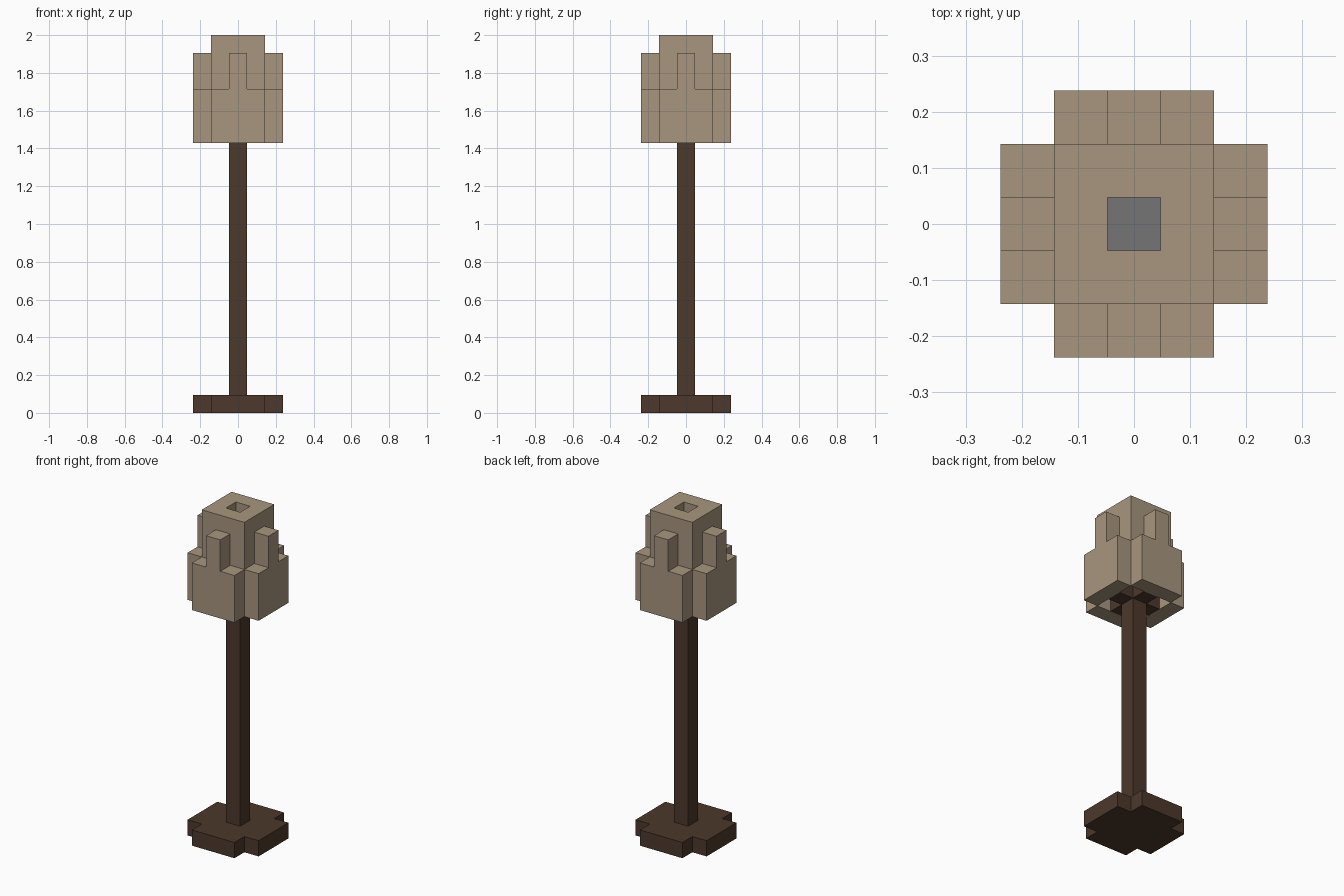
import bpy
import bmesh
import math
from mathutils import Matrix

if "Cube" in bpy.data.objects:
    bpy.data.objects.remove(bpy.data.objects["Cube"], do_unlink=True)

U = 2 / 21  # one block; all sizes below are in blocks


def material(name, rgb):
    linear = [((c / 255 + 0.055) / 1.055) ** 2.4 for c in rgb]
    mat = bpy.data.materials.new(name)
    mat.use_nodes = True
    mat.diffuse_color = (*linear, 1)
    bsdf = next(n for n in mat.node_tree.nodes if n.type == 'BSDF_PRINCIPLED')
    bsdf.inputs["Base Color"].default_value = (*linear, 1)
    return mat


def finish(bm, name, mat):
    bmesh.ops.recalc_face_normals(bm, faces=bm.faces)
    bmesh.ops.scale(bm, vec=(U, U, U), verts=bm.verts)
    mesh = bpy.data.meshes.new(name)
    bm.to_mesh(mesh)
    bm.free()
    mesh.materials.append(mat)
    obj = bpy.data.objects.new(name, mesh)
    bpy.context.collection.objects.link(obj)
    return obj


def prism(name, outline, z0, z1, mat, turn=None):
    """Extrude a flat outline from z0 to z1, then optionally turn it."""
    bm = bmesh.new()
    face = bm.faces.new([bm.verts.new((x, y, z0)) for x, y in outline])
    new = bmesh.ops.extrude_face_region(bm, geom=[face])["geom"]
    top = [v for v in new if isinstance(v, bmesh.types.BMVert)]
    bmesh.ops.translate(bm, vec=(0, 0, z1 - z0), verts=top)
    if turn:
        bmesh.ops.transform(bm, matrix=turn, verts=bm.verts)
    return finish(bm, name, mat)


def square(h):
    return [(-h, -h), (h, -h), (h, h), (-h, h)]


def cross(a, b):
    """Plus shape: arms reach a, with half width b."""
    quarter = [(a, -b), (a, b), (b, b)]
    points = []
    for _ in range(4):
        points += quarter
        quarter = [(-y, x) for x, y in quarter]
    return points


wood = material("dark brown wood", (76, 56, 43))
cloth = material("tan shade", (167, 150, 126))
bulb_grey = material("grey bulb", (117, 117, 117))

# Stand
prism("base", cross(2.5, 1.5), 0, 1, wood)
prism("pole", square(0.5), 1, 15, wood)
prism("shade_support", cross(1.5, 0.5), 15, 16, wood)
prism("bulb", square(0.5), 16, 18, bulb_grey)

# Four shade panels, each with a raised tab in the middle
panel = [(-1.5, 15), (1.5, 15), (1.5, 18), (0.5, 18),
         (0.5, 20), (-0.5, 20), (-0.5, 18), (-1.5, 18)]
upright = Matrix.Rotation(math.pi / 2, 4, 'X')
for i, side in enumerate(("front", "left", "back", "right")):
    turn = Matrix.Rotation(i * math.pi / 2, 4, 'Z') @ upright
    prism(f"shade_panel_{side}", panel, 1.5, 2.5, cloth, turn)

# Square crown with an open shaft: four loops joined into a closed tube
bm = bmesh.new()
loops = [[bm.verts.new((x, y, z)) for x, y in square(h)]
         for h, z in ((1.5, 18), (1.5, 21), (0.5, 21), (0.5, 18))]
for k in range(4):
    a, b = loops[k], loops[(k + 1) % 4]
    for j in range(4):
        n = (j + 1) % 4
        bm.faces.new((a[j], a[n], b[n], b[j]))
finish(bm, "shade_crown", cloth)
